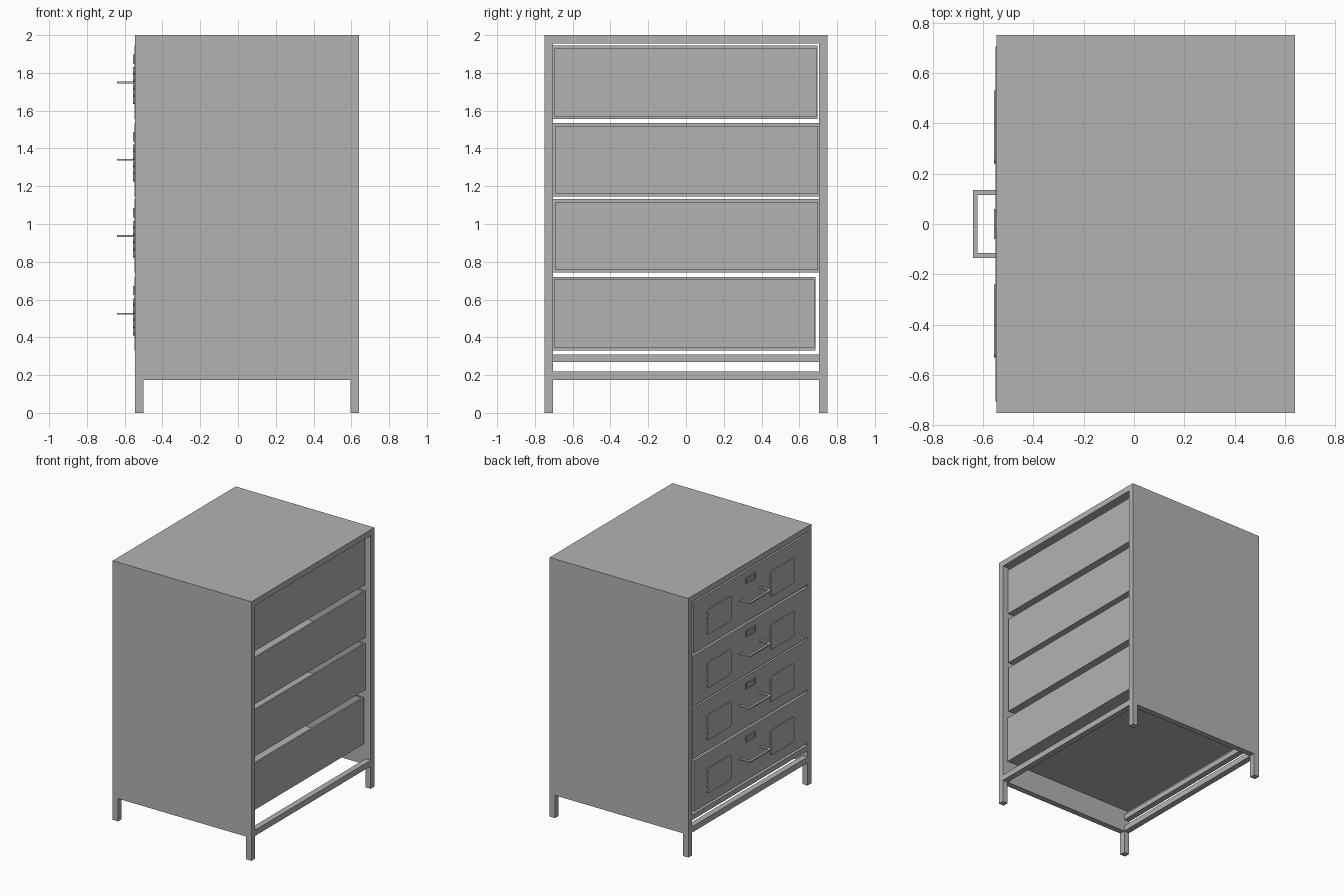
import bpy, bmesh, math

old = bpy.data.objects.get("Cube")
if old:
    bpy.data.objects.remove(old)

grey = bpy.data.materials.new("steel_grey")
grey.use_nodes = True
colour = (0.45, 0.45, 0.45, 1)
grey.diffuse_color = colour
grey.node_tree.nodes["Principled BSDF"].inputs["Base Color"].default_value = colour


def add_box(bm, x, y, z):
    """Box from (low, high) ranges."""
    made = bmesh.ops.create_cube(bm, size=1)["verts"]
    for v in made:
        for axis, (lo, hi) in enumerate((x, y, z)):
            v.co[axis] = hi if v.co[axis] > 0 else lo


def finish(bm, name):
    bmesh.ops.recalc_face_normals(bm, faces=bm.faces)
    mesh = bpy.data.meshes.new(name)
    bm.to_mesh(mesh)
    bm.free()
    mesh.materials.append(grey)
    ob = bpy.data.objects.new(name, mesh)
    bpy.context.collection.objects.link(ob)
    return ob


def boxes(name, *ranges):
    bm = bmesh.new()
    for r in ranges:
        add_box(bm, *r)
    return finish(bm, name)


FRONT, BACK, HALF, TOP = -0.545, 0.64, 0.75, 2.0
BAR = 0.045
INNER = HALF - BAR
SKIRT = 0.175
front_x = (FRONT, FRONT + BAR)
back_x = (BACK - BAR, BACK)
span = (-INNER, INNER)

# Cabinet shell: top, sides, legs and cross rails
boxes("top_panel", ((FRONT, BACK), (-HALF, HALF), (TOP - BAR, TOP)))
for side, s in (("left", 1), ("right", -1)):
    y = tuple(sorted((s * INNER, s * HALF)))
    boxes(side + "_side_panel", ((FRONT, BACK), y, (SKIRT, TOP - BAR)))
    boxes(side + "_legs", (front_x, y, (0, SKIRT)), (back_x, y, (0, SKIRT)))
boxes("lower_rails", (front_x, span, (SKIRT, SKIRT + BAR)),
      (back_x, span, (SKIRT, SKIRT + BAR)))
boxes("drawer_stop_rail", (front_x, span, (0.27, 0.31)))


def drawer_box(name, x, y, z, t=0.012):
    """Open-topped tray with thin walls."""
    (x0, x1), (y0, y1), (z0, z1) = x, y, z
    boxes(name, (x, y, (z0, z0 + t)),
          ((x0, x0 + t), y, (z0 + t, z1)), ((x1 - t, x1), y, (z0 + t, z1)),
          ((x0 + t, x1 - t), (y0, y0 + t), (z0 + t, z1)),
          ((x0 + t, x1 - t), (y1 - t, y1), (z0 + t, z1)))


def louvre(name, s, zc):
    """Thin plate with a scalloped outer edge and rounded inner corners."""
    inner, outer, low, high, n = 0.24, 0.515, zc - 0.115, zc + 0.08, 5
    step = (high - low) / n
    r = 0.02
    outline = [(inner + r, low), (outer, low)]
    for i in range(n):
        for k in range(1, 6):
            a = math.pi * k / 6
            outline.append((outer + 0.015 * math.sin(a),
                            low + step * (i + (1 - math.cos(a)) / 2)))
        outline.append((outer, low + step * (i + 1)))
    for cz, start in ((high - r, 90), (low + r, 180)):
        for k in range(5):
            a = math.radians(start + 22.5 * k)
            outline.append((inner + r + r * math.cos(a), cz + r * math.sin(a)))
    bm = bmesh.new()
    bmesh.ops.remove_doubles(bm, verts=bm.verts, dist=1e-5)
    face = bm.faces.new([bm.verts.new((-0.549, s * y, z)) for y, z in outline[1:]])
    new = bmesh.ops.extrude_face_region(bm, geom=[face])["geom"]
    for v in new:
        if isinstance(v, bmesh.types.BMVert):
            v.co.x -= 0.007
    finish(bm, name)


# Drawers: (centre height, front y range, tray y range)
drawers = (
    (1.75, (-0.705, 0.695), (-0.695, 0.69)),
    (1.34, (-0.705, 0.705), (-0.69, 0.70)),
    (0.937, (-0.705, 0.705), (-0.69, 0.70)),
    (0.525, (-0.705, 0.685), (-0.70, 0.68)),
)
for i, (zc, front_y, tray_y) in enumerate(drawers, 1):
    tag = f"_{i}"
    boxes("drawer_front" + tag, ((-0.549, -0.53), front_y, (zc - 0.195, zc + 0.195)))
    drawer_box("drawer_tray" + tag, (-0.53, 0.6), tray_y, (zc - 0.18, zc + 0.18))

    # U-shaped pull handle
    hz = (zc - 0.005, zc + 0.005)
    boxes("handle" + tag, ((-0.64, -0.622), (-0.135, 0.135), hz),
          ((-0.622, -0.549), (0.115, 0.135), hz),
          ((-0.622, -0.549), (-0.135, -0.115), hz))

    # Label holder frame
    lx, z0, z1, w, t = (-0.556, -0.549), zc + 0.098, zc + 0.148, 0.06, 0.012
    boxes("label_holder" + tag, (lx, (-w, w), (z0, z0 + t)), (lx, (-w, w), (z1 - t, z1)),
          (lx, (-w, t - w), (z0 + t, z1 - t)), (lx, (w - t, w), (z0 + t, z1 - t)))

    louvre("left_louvre" + tag, 1, zc)
    louvre("right_louvre" + tag, -1, zc)
